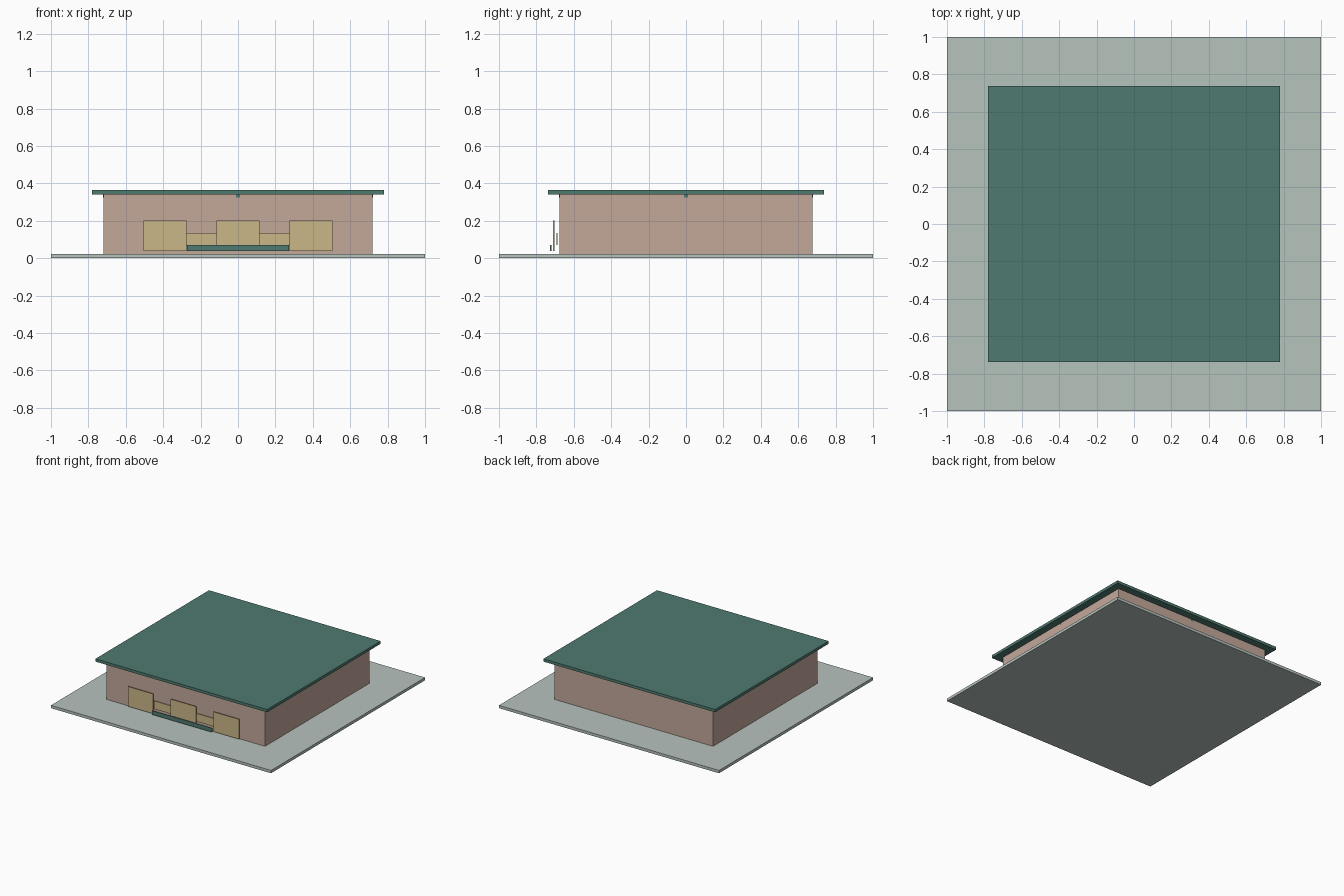
import bpy

if "Cube" in bpy.data.objects:
    bpy.data.objects.remove(bpy.data.objects["Cube"], do_unlink=True)


def material(name, rgb):
    """Flat material from an 8-bit sRGB colour."""
    linear = [((c / 255 + 0.055) / 1.055) ** 2.4 for c in rgb] + [1.0]
    mat = bpy.data.materials.new(name)
    mat.use_nodes = True
    mat.diffuse_color = linear
    mat.node_tree.nodes["Principled BSDF"].inputs["Base Color"].default_value = linear
    return mat


def box(name, x, y, z, mat):
    """Axis-aligned box from (min, max) ranges."""
    ranges = (x, y, z)
    bpy.ops.mesh.primitive_cube_add(size=1, location=[(a + b) / 2 for a, b in ranges])
    obj = bpy.context.object
    obj.name = name
    obj.scale = [b - a for a, b in ranges]
    bpy.ops.object.transform_apply(location=False, rotation=False, scale=True)
    obj.data.materials.append(mat)
    return obj


paving = material("pale grey green", (183, 195, 189))
green = material("deep green", (79, 122, 112))
clay = material("clay pink", (196, 168, 154))
sand = material("sand yellow", (203, 183, 137))

SLAB, EAVE, TOP = 0.023, 0.341, 0.364
WX, WY, T = 0.72, 0.677, 0.03

# Ground slab and flat overhanging roof
box("ground_slab", (-1, 1), (-1, 1), (0, SLAB), paving)
box("roof", (-0.78, 0.78), (-0.737, 0.737), (EAVE, TOP), green)

# Hollow room made of four walls
box("front_wall", (-WX, WX), (-WY, -WY + T), (SLAB, EAVE), clay)
box("back_wall", (-WX, WX), (WY - T, WY), (SLAB, EAVE), clay)
box("left_wall", (WX - T, WX), (-WY + T, WY - T), (SLAB, EAVE), clay)
box("right_wall", (-WX, -WX + T), (-WY + T, WY - T), (SLAB, EAVE), clay)

# Crossed ceiling beams whose ends just show through the walls
B, E = 0.01, 0.001
box("ceiling_beam_across", (-WX - E, WX + E), (-B, B), (0.325, EAVE), green)
box("ceiling_beam_along", (-B, B), (-WY - E, WY + E), (0.325, EAVE), green)

# Thin layered panels standing in front of the front wall
for side, cx in (("right", -0.39), ("middle", 0), ("left", 0.39)):
    box(side + "_front_panel", (cx - 0.115, cx + 0.115), (-0.71, -0.704), (0.037, 0.2), sand)
box("rear_low_panel", (-0.28, 0.28), (-0.692, -0.686), (0.069, 0.135), sand)
box("front_low_strip", (-0.272, 0.272), (-0.726, -0.72), (0.037, 0.07), green)
